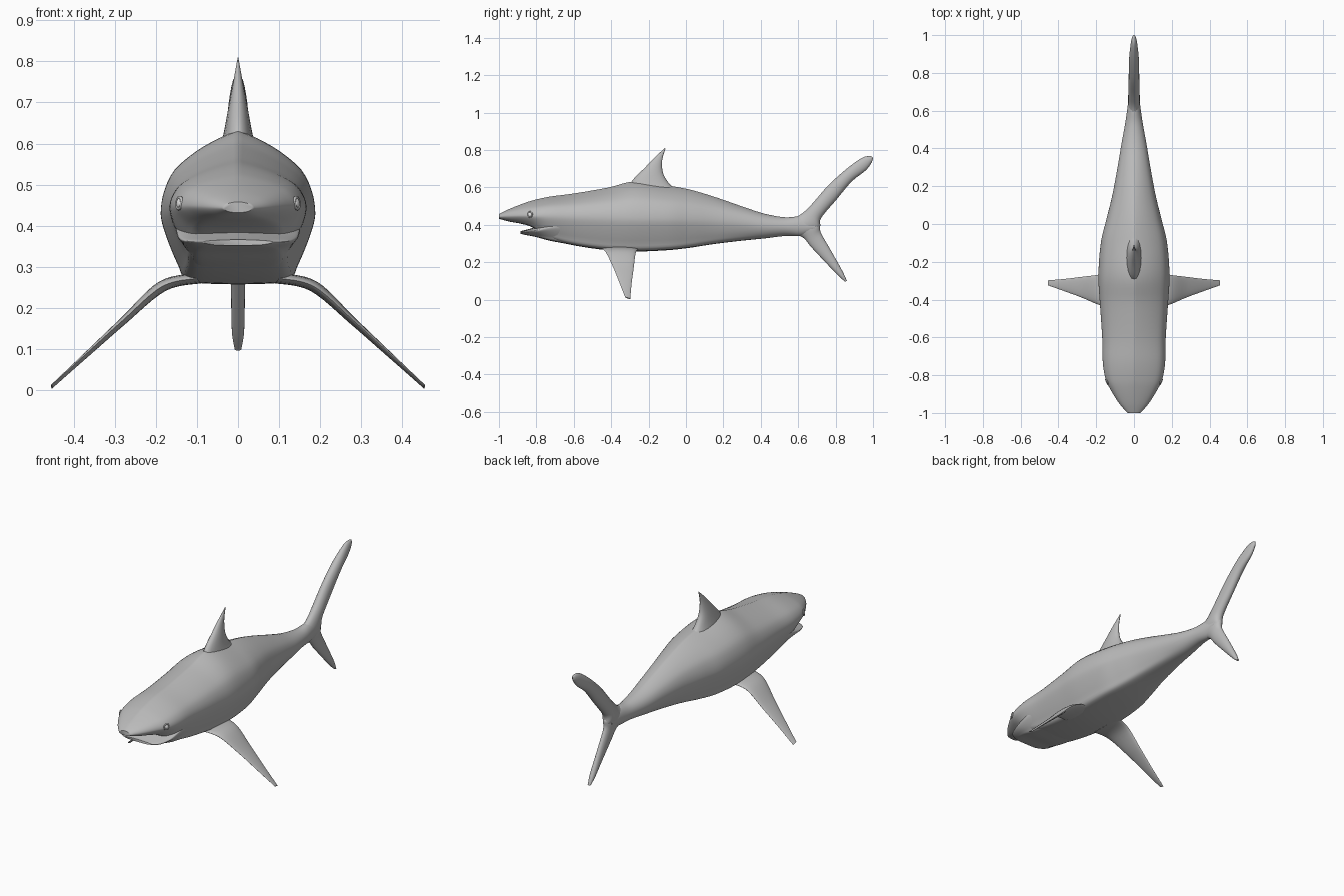
import bpy, bmesh, math
from mathutils import Vector

if "Cube" in bpy.data.objects:
    bpy.data.objects.remove(bpy.data.objects["Cube"])


def material(name, v):
    m = bpy.data.materials.new(name)
    m.diffuse_color = (v, v, v, 1)
    m.use_nodes = True
    m.node_tree.nodes["Principled BSDF"].inputs["Base Color"].default_value = m.diffuse_color
    return m


GREY = material("skin grey", 0.5)
PALE = material("eye pale", 0.85)


def spline(rows, steps):
    """Catmull-Rom interpolation of rows of numbers."""
    out = []
    for i in range(len(rows) - 1):
        p0, p1 = rows[max(i - 1, 0)], rows[i]
        p2, p3 = rows[i + 1], rows[min(i + 2, len(rows) - 1)]
        for s in range(steps):
            t = s / steps
            out.append([0.5 * (2 * b + (c - a) * t + (2 * a - 5 * b + 4 * c - d) * t * t
                               + (3 * b - a - 3 * c + d) * t ** 3)
                        for a, b, c, d in zip(p0, p1, p2, p3)])
    out.append(list(rows[-1]))
    return out


def loft(name, rings, mat=GREY, angle=60):
    """Skin closed rings of equal length and cap both ends."""
    bm = bmesh.new()
    vs = [[bm.verts.new(p) for p in r] for r in rings]
    n = len(rings[0])
    for a, b in zip(vs, vs[1:]):
        for i in range(n):
            j = (i + 1) % n
            bm.faces.new((a[i], a[j], b[j], b[i]))
    bm.faces.new(vs[0])
    bm.faces.new(vs[-1])
    bmesh.ops.recalc_face_normals(bm, faces=bm.faces)
    me = bpy.data.meshes.new(name)
    bm.to_mesh(me)
    bm.free()
    ob = bpy.data.objects.new(name, me)
    bpy.context.collection.objects.link(ob)
    me.materials.append(mat)
    me.shade_smooth()
    me.set_sharp_from_angle(angle=math.radians(angle))
    return ob


def fin(name, stations, normal):
    """Lens-section fin; each station is leading point, trailing point, half thickness."""
    rows = spline([(*l, *t, h) for l, t, h in stations], 6)
    n, rings = Vector(normal).normalized(), []
    for r in rows:
        lead, trail, h = Vector(r[:3]), Vector(r[3:6]), max(r[6], 0.0008)
        mid, half = (lead + trail) / 2, (lead - trail) / 2
        rings.append([mid + half * math.cos(a) + n * h * math.sin(a)
                      for a in (math.tau * k / 20 for k in range(20))])
    return loft(name, rings)


# Half cross-section: peaked back, full flanks, flat belly
# (side fraction, height fraction above or below the widest line)
PROFILE = spline([(0, 1), (.25, .9), (.55, .73), (.82, .5), (.95, .25), (1, 0),
                  (.98, -.2), (.88, -.5), (.77, -.76), (.69, -.93), (.48, -.985), (0, -1)], 3)


def section(y, top, bottom, width, mid, rnd):
    """Body ring; rnd blends the profile towards an ellipse."""
    half = []
    for k, (px, pz) in enumerate(PROFILE):
        a = math.pi * k / (len(PROFILE) - 1)
        x = px * (1 - rnd) + math.sin(a) * rnd
        h = pz * (1 - rnd) + math.cos(a) * rnd
        half.append((x * width, y, mid + h * ((top - mid) if h > 0 else (mid - bottom))))
    return half + [(-x, yy, z) for x, yy, z in half[-2:0:-1]]


# Body: y, top, bottom, half width, widest height, roundness
BODY = [(-1.0, .458, .432, .035, .443, .8), (-.95, .482, .418, .078, .447, .6),
        (-.88, .51, .405, .122, .45, .4), (-.82, .53, .385, .15, .45, .2),
        (-.73, .55, .325, .165, .45, .1), (-.6, .567, .29, .168, .447, 0),
        (-.42, .598, .264, .18, .443, 0), (-.27, .632, .257, .188, .44, 0),
        (-.1, .61, .264, .175, .437, 0), (.02, .588, .277, .147, .432, .1),
        (.15, .55, .297, .115, .425, .3), (.3, .498, .315, .087, .41, .6),
        (.42, .459, .327, .067, .395, .9), (.53, .44, .34, .047, .39, 1),
        (.62, .445, .34, .034, .39, 1), (.69, .425, .36, .026, .39, 1)]
loft("body", [section(*r) for r in spline(BODY, 6)])

# Lower jaw, set back below the snout
JAW = [(-.885, .366, .352, .085, .36, .5), (-.86, .372, .346, .12, .362, .3),
       (-.8, .388, .334, .142, .37, .1), (-.72, .41, .313, .15, .39, 0),
       (-.6, .43, .292, .15, .41, 0)]
loft("lower_jaw", [section(*r) for r in spline(JAW, 5)])

# Dorsal fin
X = (1, 0, 0)
fin("dorsal_fin", [((0, -.315, .59), (0, -.03, .57), .045),
                   ((0, -.28, .645), (0, -.085, .615), .034),
                   ((0, -.22, .705), (0, -.122, .675), .023),
                   ((0, -.165, .762), (0, -.127, .745), .011),
                   ((0, -.113, .81), (0, -.11, .806), .001)], X)

# Tail lobes
fin("upper_tail_lobe", [((0, .52, .42), (0, .62, .355), .03),
                        ((0, .605, .45), (0, .71, .375), .031),
                        ((0, .67, .507), (0, .722, .435), .03),
                        ((0, .76, .61), (0, .805, .535), .028),
                        ((0, .86, .70), (0, .885, .63), .026),
                        ((0, .94, .757), (0, .96, .69), .018),
                        ((0, .98, .767), (0, .992, .732), .011),
                        ((0, .997, .763), (0, 1.0, .755), .003)], X)
fin("lower_tail_lobe", [((0, .54, .35), (0, .61, .43), .028),
                        ((0, .62, .335), (0, .71, .415), .027),
                        ((0, .67, .28), (0, .72, .36), .02),
                        ((0, .745, .2), (0, .775, .262), .017),
                        ((0, .81, .132), (0, .835, .155), .015),
                        ((0, .85, .096), (0, .86, .1), .008)], X)

for side, s in (("right", 1), ("left", -1)):
    # Pectoral fins, swept down and out
    fin(side + "_pectoral_fin", [((s * .10, -.45, .272), (s * .10, -.25, .272), .016),
                                 ((s * .185, -.428, .252), (s * .185, -.268, .252), .014),
                                 ((s * .28, -.388, .17), (s * .28, -.28, .165), .009),
                                 ((s * .37, -.355, .088), (s * .37, -.291, .082), .006),
                                 ((s * .454, -.325, .012), (s * .454, -.298, .004), .003)],
        (s * .64, 0, .77))
    # Eyes with a raised lid ring
    out = Vector((s * .9, -.42, .1))
    rot = out.to_track_quat('Z', 'Y').to_euler()
    pos = Vector((s * .143, -.835, .455))
    bpy.ops.mesh.primitive_uv_sphere_add(segments=16, ring_count=8, radius=.012,
                                         location=pos, rotation=rot)
    eye = bpy.context.object
    eye.name = side + "_eye"
    eye.scale.z = .5
    eye.data.materials.append(PALE)
    bpy.ops.object.shade_smooth()
    bpy.ops.mesh.primitive_torus_add(major_segments=20, minor_segments=8, major_radius=.014,
                                     minor_radius=.004, location=pos, rotation=rot)
    lid = bpy.context.object
    lid.name = side + "_eyelid"
    lid.data.materials.append(GREY)
    bpy.ops.object.shade_smooth()
